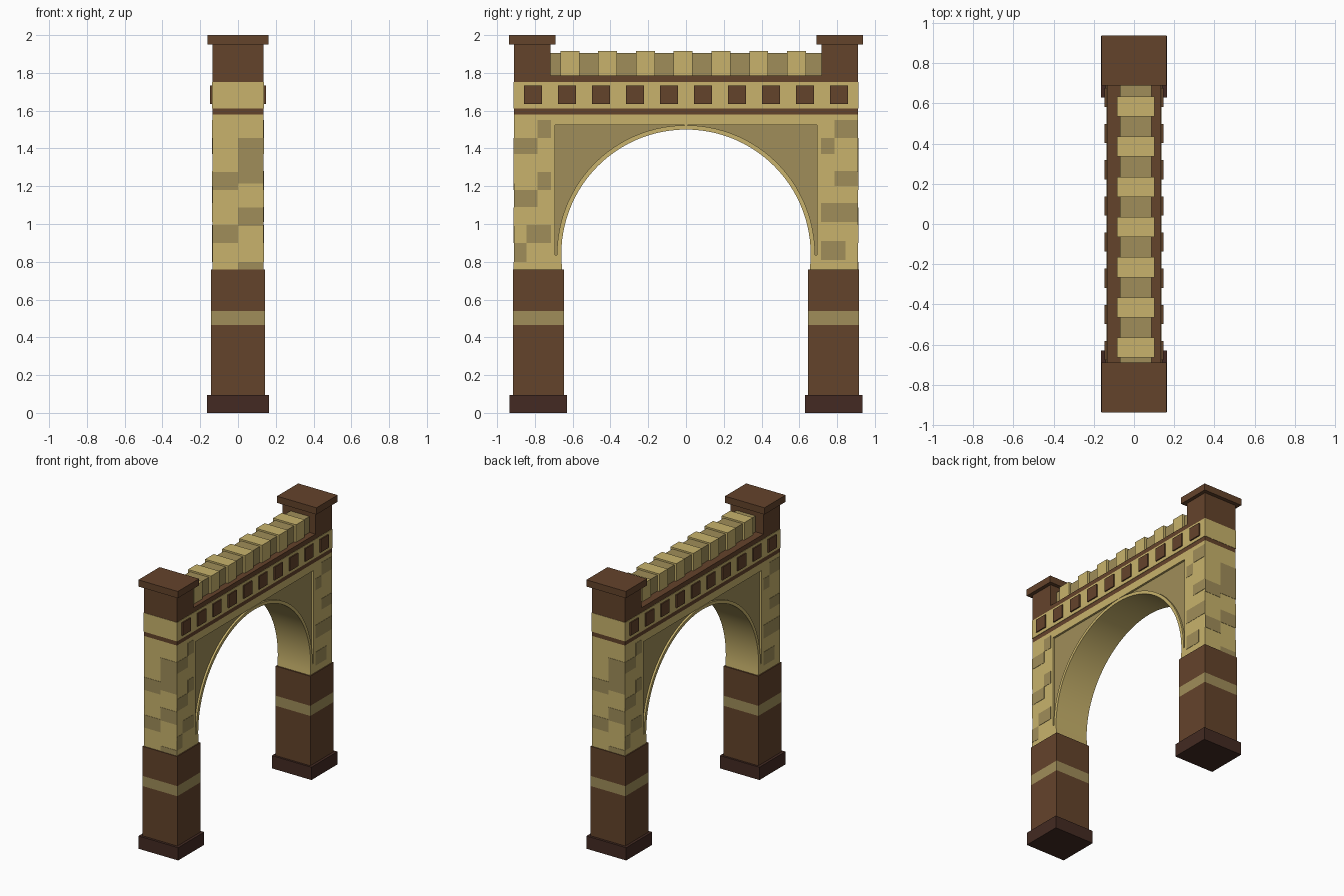
import bpy, bmesh, math

cube = bpy.data.objects.get("Cube")
if cube:
    bpy.data.objects.remove(cube, do_unlink=True)


def material(name, rgb):
    m = bpy.data.materials.new(name)
    m.use_nodes = True
    m.diffuse_color = (*rgb, 1)
    m.node_tree.nodes["Principled BSDF"].inputs["Base Color"].default_value = (*rgb, 1)
    return m


SAND = material("light sandstone", (0.58, 0.45, 0.15))
OLIVE = material("dark sandstone", (0.35, 0.27, 0.10))
BROWN = material("brown stone", (0.127, 0.056, 0.024))
DARK = material("dark brown stone", (0.056, 0.023, 0.016))


def finish(name, bm, mat, smooth=False):
    bmesh.ops.recalc_face_normals(bm, faces=bm.faces)
    me = bpy.data.meshes.new(name)
    bm.to_mesh(me)
    bm.free()
    me.materials.append(mat)
    ob = bpy.data.objects.new(name, me)
    bpy.context.collection.objects.link(ob)
    if smooth:
        bpy.ops.object.select_all(action="DESELECT")
        ob.select_set(True)
        bpy.context.view_layer.objects.active = ob
        bpy.ops.object.shade_smooth_by_angle(angle=math.radians(30))
    return ob


def boxes(name, mat, spans):
    """One object made of boxes, each given as x, y and z ranges."""
    bm = bmesh.new()
    for span in spans:
        for v in bmesh.ops.create_cube(bm, size=1)["verts"]:
            v.co = [(lo + hi) / 2 + c * (hi - lo) for c, (lo, hi) in zip(v.co, span)]
    return finish(name, bm, mat)


def both_ends(x, y0, y1, z0, z1):
    """The same box at both ends of the gateway."""
    return [((-x, x), (min(s * y0, s * y1), max(s * y0, s * y1)), (z0, z1)) for s in (-1, 1)]


def strip(name, mat, lower, upper, x):
    """Solid band between two matching rows of (y, z) points."""
    bm = bmesh.new()
    rings = [[bm.verts.new((sx, *p)) for sx, p in ((-x, a), (x, a), (x, b), (-x, b))]
             for a, b in zip(lower, upper)]
    for r, q in zip(rings, rings[1:]):
        for i in range(4):
            j = (i + 1) % 4
            bm.faces.new((r[i], r[j], q[j], q[i]))
    bm.faces.new(rings[0])
    bm.faces.new(rings[-1][::-1])
    return finish(name, bm, mat, smooth=True)


def arc(radius, start, end, n=56):
    angles = [math.radians(start + (end - start) * i / n) for i in range(n + 1)]
    return [(radius * math.cos(a), 0.84 + radius * math.sin(a)) for a in angles]


W = 0.135  # half thickness of the wall

# Lower pillars
boxes("pillar_bases", DARK, both_ends(0.163, 0.63, 0.935, 0, 0.095))
boxes("pillar_shafts", BROWN, both_ends(0.143, 0.645, 0.917, 0.095, 0.465)
      + both_ends(0.143, 0.645, 0.917, 0.54, 0.76))
boxes("pillar_bands", OLIVE, both_ends(0.143, 0.645, 0.917, 0.465, 0.54))

# Upper posts, with the small jambs below the arch panel
boxes("upper_posts", SAND, both_ends(W, 0.693, 0.91, 0.76, 1.58)
      + both_ends(W, 0.66, 0.693, 0.76, 0.835))

# Arch rim and the recessed panel above it
strip("arch_rim", SAND, arc(0.66, -7, 187), arc(0.683, -7, 187), W)
curve = [(0.7, 0.83)] + arc(0.672, 0, 180) + [(-0.7, 0.83)]
strip("arch_panel", OLIVE, curve, [(y, 1.55) for y, z in curve], W - 0.015)

# Lintel, stripes and frieze
boxes("lintel", SAND, [((-W, W), (-0.7, 0.7), (1.525, 1.58))])
boxes("lower_stripe", BROWN, [((-W, W), (-0.91, 0.91), (1.58, 1.612))])
boxes("frieze", SAND, [((-0.138, 0.138), (-0.912, 0.912), (1.612, 1.752))])
boxes("upper_stripe", BROWN, [((-W, W), (-0.72, 0.72), (1.752, 1.787))])
boxes("frieze_blocks", BROWN,
      [((-0.147, 0.147), (y - 0.048, y + 0.048), (1.636, 1.733))
       for y in (-0.81 + 0.18 * i for i in range(10))])

# End turrets with caps
boxes("turrets", BROWN, both_ends(W, 0.717, 0.91, 1.752, 1.95))
boxes("turret_caps", BROWN, both_ends(0.162, 0.69, 0.938, 1.95, 2))

# Battlement
boxes("parapet", OLIVE, [((-0.07, 0.086), (-0.72, 0.72), (1.787, 1.905))])
boxes("merlons", SAND, [((-0.085, 0.103), (y - 0.05, y + 0.05), (1.787, 1.917))
                        for y in (-0.615 + 0.2 * i for i in range(7))])

# Darker bricks: (start, end, bottom, top), repeated by a half turn
T = 0.002
SIDE = [(-0.785, -0.715, 1.455, 1.55), (-0.91, -0.785, 1.37, 1.455),
        (-0.785, -0.715, 1.18, 1.275), (-0.91, -0.785, 1.09, 1.18),
        (-0.845, -0.715, 0.9, 0.995), (-0.91, -0.845, 0.8, 0.9),
        (0.785, 0.91, 1.455, 1.55), (0.715, 0.785, 1.37, 1.455),
        (0.785, 0.91, 1.2, 1.28), (0.715, 0.91, 1.01, 1.11),
        (0.715, 0.845, 0.81, 0.91)]
END = [(0, W, 1.215, 1.455), (-W, 0, 1.18, 1.275), (0, W, 0.99, 1.087),
       (-W, 0, 0.9, 0.995), (0, W, 0.76, 0.8)]
bricks = [((W - T, W + T), (a, b), (c, d)) for a, b, c, d in SIDE]
bricks += [((a, b), (-0.91 - T, -0.91 + T), (c, d)) for a, b, c, d in END]
bricks += [((-x1, -x0), (-y1, -y0), z) for (x0, x1), (y0, y1), z in bricks]
boxes("dark_bricks", OLIVE, bricks)
